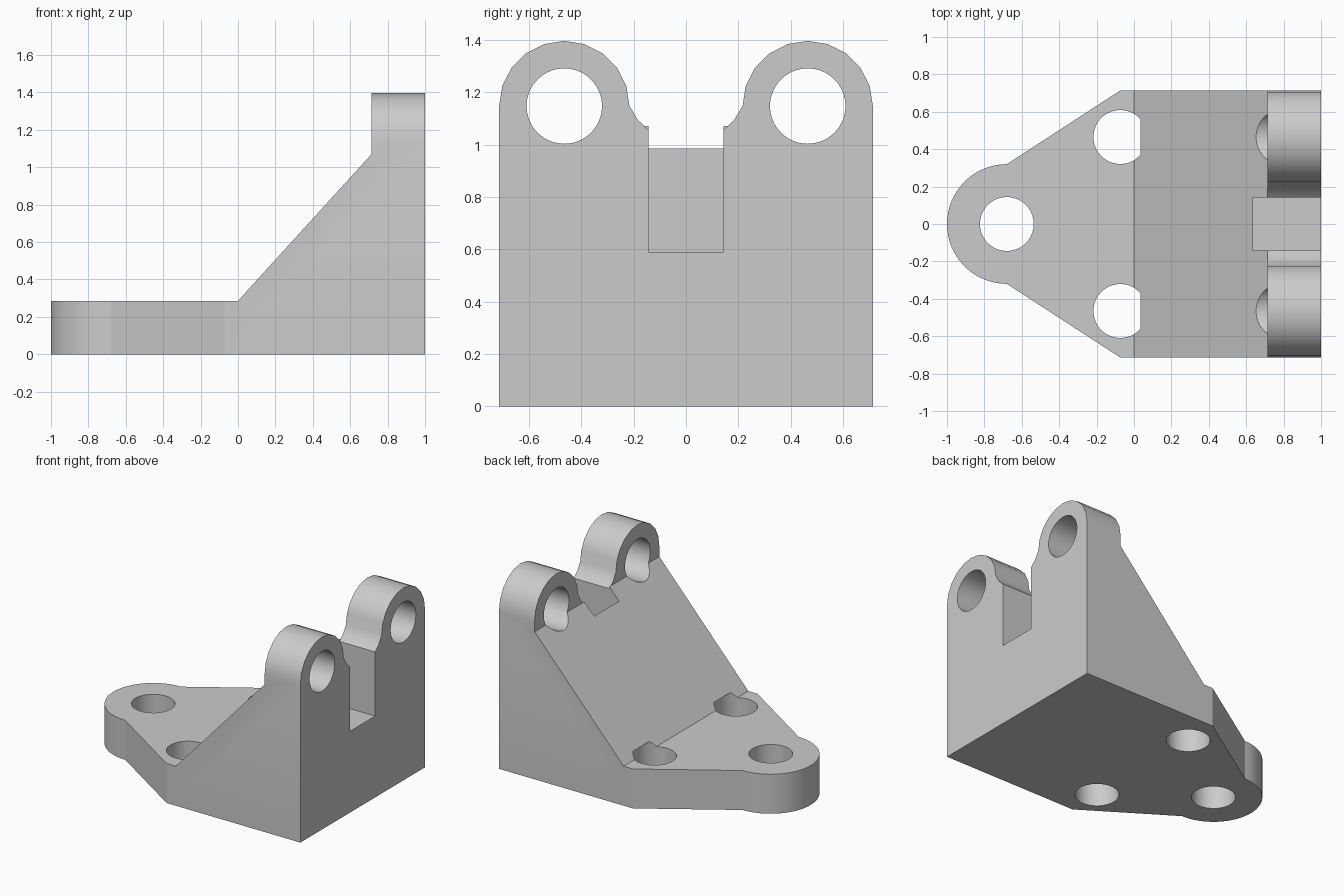
import bpy
from math import sin, cos, pi, radians
from mathutils import Vector

cube = bpy.data.objects.get("Cube")
if cube:
    bpy.data.objects.remove(cube, do_unlink=True)

GREY = (0.6, 0.6, 0.6, 1.0)
grey = bpy.data.materials.new("plain grey")
grey.use_nodes = True
grey.diffuse_color = GREY
grey.node_tree.nodes["Principled BSDF"].inputs["Base Color"].default_value = GREY

HALF = 0.714          # half width of the bracket
PLATE = 0.286         # plate thickness
LUG_X = 0.714         # inner face of the lugs
LUG_Y, LUG_Z = 0.465, 1.147
HOLE = 0.144
SLOT = 0.143


def arc(cu, cv, r, start, end, steps):
    angles = [radians(start + (end - start) * i / steps) for i in range(steps + 1)]
    return [(cu + r * cos(a), cv + r * sin(a)) for a in angles]


def extrude(name, profile, axis, lo, hi):
    """Prism of a 2D profile (the other two axes in order) along an axis."""
    def place(p, d):
        c = list(p)
        c.insert(axis, d)
        return Vector(c)
    n = len(profile)
    verts = [place(p, d) for d in (lo, hi) for p in profile]
    faces = [list(range(n)), list(range(n, 2 * n))]
    faces += [[i, (i + 1) % n, n + (i + 1) % n, n + i] for i in range(n)]
    mesh = bpy.data.meshes.new(name)
    mesh.from_pydata(verts, [], faces)
    mesh.materials.append(grey)
    obj = bpy.data.objects.new(name, mesh)
    bpy.context.collection.objects.link(obj)
    # consistent outward normals
    bpy.context.view_layer.objects.active = obj
    bpy.ops.object.select_all(action='DESELECT')
    obj.select_set(True)
    bpy.ops.object.mode_set(mode='EDIT')
    bpy.ops.mesh.select_all(action='SELECT')
    bpy.ops.mesh.normals_make_consistent(inside=False)
    bpy.ops.object.mode_set(mode='OBJECT')
    return obj


def carve(target, cutter, operation='DIFFERENCE'):
    cutter.hide_render = True
    mod = target.modifiers.new(cutter.name, 'BOOLEAN')
    mod.operation, mod.solver, mod.object = operation, 'EXACT', cutter
    bpy.context.view_layer.objects.active = target
    bpy.ops.object.modifier_apply(modifier=mod.name)
    bpy.data.objects.remove(cutter, do_unlink=True)


# Plan outline: rounded nose, tapered sides, square back
nose = arc(-0.68, 0, 0.32, 90, 270, 32)
plan = nose + [(-0.073, -HALF), (1, -HALF), (1, HALF), (-0.073, HALF)]
bracket = extrude("angle_bracket", plan, 2, 0, 1.6)

# Side outline: flat plate, sloping gusset, upright lugs
side = [(-1.2, -0.2), (1.2, -0.2), (1.2, 1.45), (LUG_X, 1.45),
        (LUG_X, 1.07), (0, PLATE), (-1.2, PLATE)]
carve(bracket, extrude("side_outline", side, 1, -1, 1), 'INTERSECT')

# Rounded lug tops with a flared root between them
lug = arc(-LUG_Y, LUG_Z, 0.249, 180, 0, 10) + [(-0.184, 1.094), (-SLOT, 1.055)]
skyline = lug + [(-y, z) for y, z in reversed(lug)]
skyline = [(-0.9, LUG_Z)] + skyline + [(0.9, LUG_Z), (0.9, 1.7), (-0.9, 1.7)]
carve(bracket, extrude("lug_outline", skyline, 0, LUG_X, 1.2))

# Slot between the lugs
slot = [(-SLOT, 0.59), (SLOT, 0.59), (SLOT, 1.8), (-SLOT, 1.8)]
carve(bracket, extrude("slot", slot, 0, 0.637, 1.3))

# Nose hole
carve(bracket, extrude("nose_hole", arc(-0.68, 0, HOLE, 0, 354.375, 63), 2, -0.2, 0.5))

# Paired plate holes, which stop just inside the gusset, and lug holes
for s in (-1, 1):
    ring = arc(-0.073, s * LUG_Y, HOLE, 0, 354.375, 63)
    carve(bracket, extrude("plate_hole", ring, 2, -0.2, 0.325))
    ring = arc(s * LUG_Y, LUG_Z, HOLE, 0, 354.375, 63)
    carve(bracket, extrude("lug_hole", ring, 0, 0.3, 1.3))

bpy.ops.object.select_all(action='DESELECT')
bracket.select_set(True)
bpy.context.view_layer.objects.active = bracket
bpy.ops.object.shade_smooth_by_angle(angle=radians(30))
